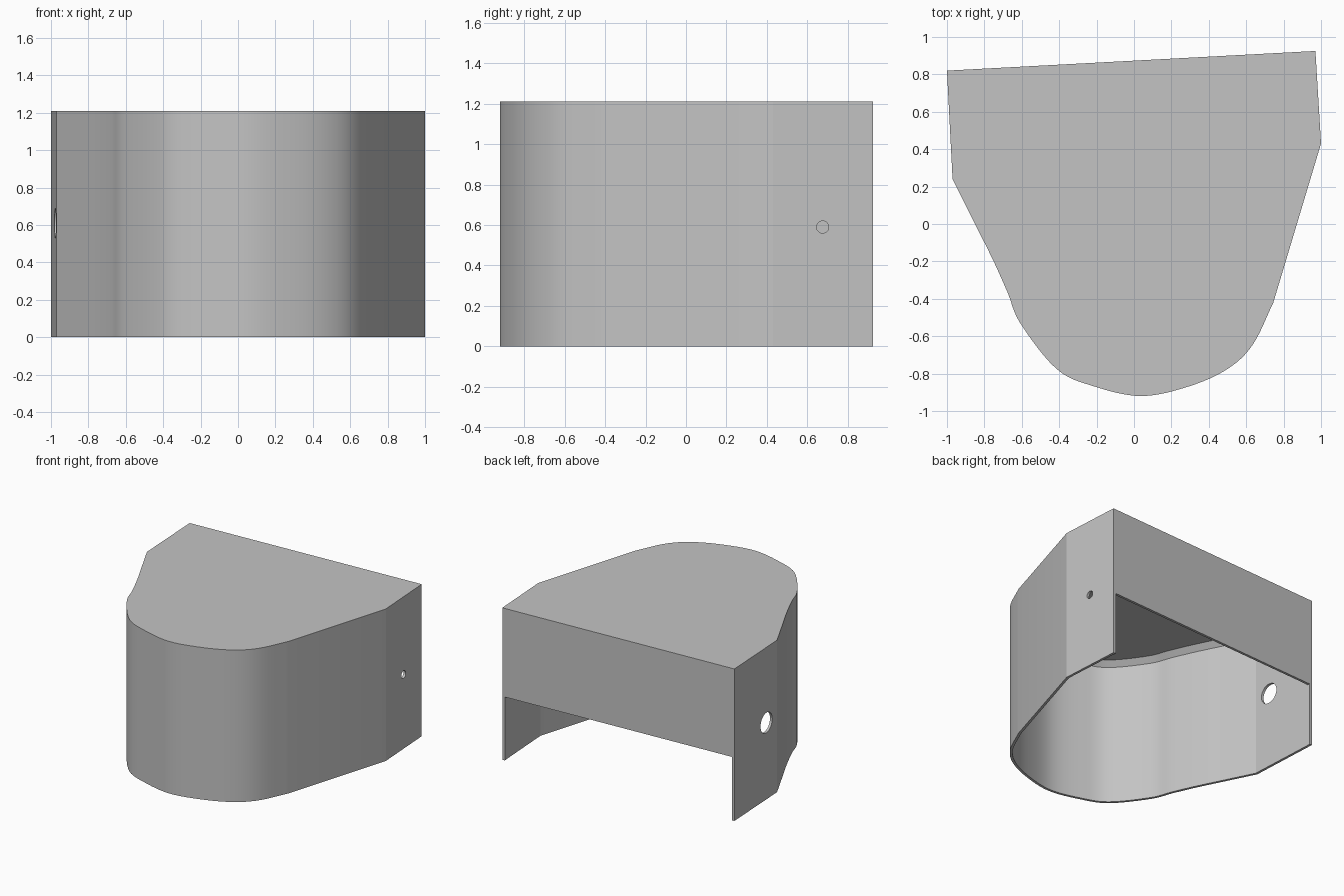
import bpy, bmesh, math
from mathutils import Vector, Matrix

if "Cube" in bpy.data.objects:
    bpy.data.objects.remove(bpy.data.objects["Cube"])

HEIGHT, WALL, CHAMFER, ROOF, NOTCH = 1.21, 0.02, 0.04, 0.043, 0.505

grey = bpy.data.materials.new("plain grey")
grey.use_nodes = True
grey.diffuse_color = (0.55, 0.55, 0.55, 1)
grey.node_tree.nodes["Principled BSDF"].inputs["Base Color"].default_value = grey.diffuse_color


def catmull(points, steps):
    """Smooth curve through the points."""
    pts = [Vector(p) for p in points]
    pts = [2 * pts[0] - pts[1]] + pts + [2 * pts[-1] - pts[-2]]
    out = []
    for a, b, c, d in zip(pts, pts[1:], pts[2:], pts[3:]):
        for i in range(steps):
            t = i / steps
            out.append(0.5 * (2 * b + (c - a) * t + (2 * a - 5 * b + 4 * c - d) * t**2
                              + (3 * b - a - 3 * c + d) * t**3))
    return out + [pts[-2]]


def inset(loop, dist):
    """Offset a counter-clockwise outline inwards with mitred corners."""
    out = []
    for i, p in enumerate(loop):
        e1 = (p - loop[i - 1]).normalized()
        e2 = (loop[(i + 1) % len(loop)] - p).normalized()
        n1, n2 = Vector((-e1.y, e1.x)), Vector((-e2.y, e2.x))
        out.append(p + (n1 + n2) * dist / (1 + n1.dot(n2)))
    return out


def cut(target, cutter):
    cutter.hide_render = True
    mod = target.modifiers.new("cut", 'BOOLEAN')
    mod.operation, mod.solver, mod.object = 'DIFFERENCE', 'EXACT', cutter
    bpy.context.view_layer.objects.active = target
    bpy.ops.object.modifier_apply(modifier=mod.name)
    bpy.data.objects.remove(cutter)


# Outline: straight back and sides, rounded front
nose = catmull([(-0.85, 0.0), (-0.755, -0.19), (-0.676, -0.366), (-0.607, -0.532),
                (-0.414, -0.775), (-0.217, -0.867), (0.04, -0.92), (0.297, -0.867),
                (0.5, -0.775), (0.635, -0.645), (0.745, -0.42)], 6)
outline = [Vector(p) for p in ((1, 0.43), (0.97, 0.925), (-1, 0.82), (-0.97, 0.24))] + nose

# Hollow housing, open underneath, with a chamfer under the roof
inner = inset(outline, WALL)
levels = [(outline, HEIGHT), (outline, 0), (inner, 0),
          (inner, HEIGHT - ROOF - CHAMFER), (inset(outline, WALL + CHAMFER), HEIGHT - ROOF)]
bm = bmesh.new()
rings = [[bm.verts.new((p.x, p.y, z)) for p in loop] for loop, z in levels]
count = len(outline)
for r, s in zip(rings, rings[1:]):
    for i in range(count):
        j = (i + 1) % count
        bm.faces.new((r[i], r[j], s[j], s[i]))
bm.faces.new(rings[0])
bm.faces.new(rings[-1])
bmesh.ops.recalc_face_normals(bm, faces=bm.faces)
mesh = bpy.data.meshes.new("housing")
bm.to_mesh(mesh)
bm.free()
mesh.materials.append(grey)
housing = bpy.data.objects.new("housing", mesh)
bpy.context.collection.objects.link(housing)

# Opening below the back wall
back = outline[1] - outline[2]
mid = (outline[1] + outline[2]) / 2
bpy.ops.mesh.primitive_cube_add(size=1, location=(mid.x, mid.y, NOTCH / 2 - 0.1),
                                rotation=(0, 0, math.atan2(back.y, back.x)))
notch = bpy.context.object
notch.scale = (back.length - 2 * WALL - 0.004, 0.1, NOTCH + 0.2)
bpy.context.view_layer.update()
cut(housing, notch)

# Round side holes: large on the right, small on the left
for x, y, z, radius in ((-0.97, 0.385, 0.61, 0.08), (0.98, 0.675, 0.59, 0.03)):
    bpy.ops.mesh.primitive_cylinder_add(vertices=32, radius=radius, depth=0.3,
                                        location=(x, y, z), rotation=(0, math.pi / 2, 0))
    cut(housing, bpy.context.object)

bpy.ops.object.select_all(action='DESELECT')
housing.select_set(True)
bpy.context.view_layer.objects.active = housing
bpy.ops.object.shade_smooth_by_angle(angle=math.radians(15))
